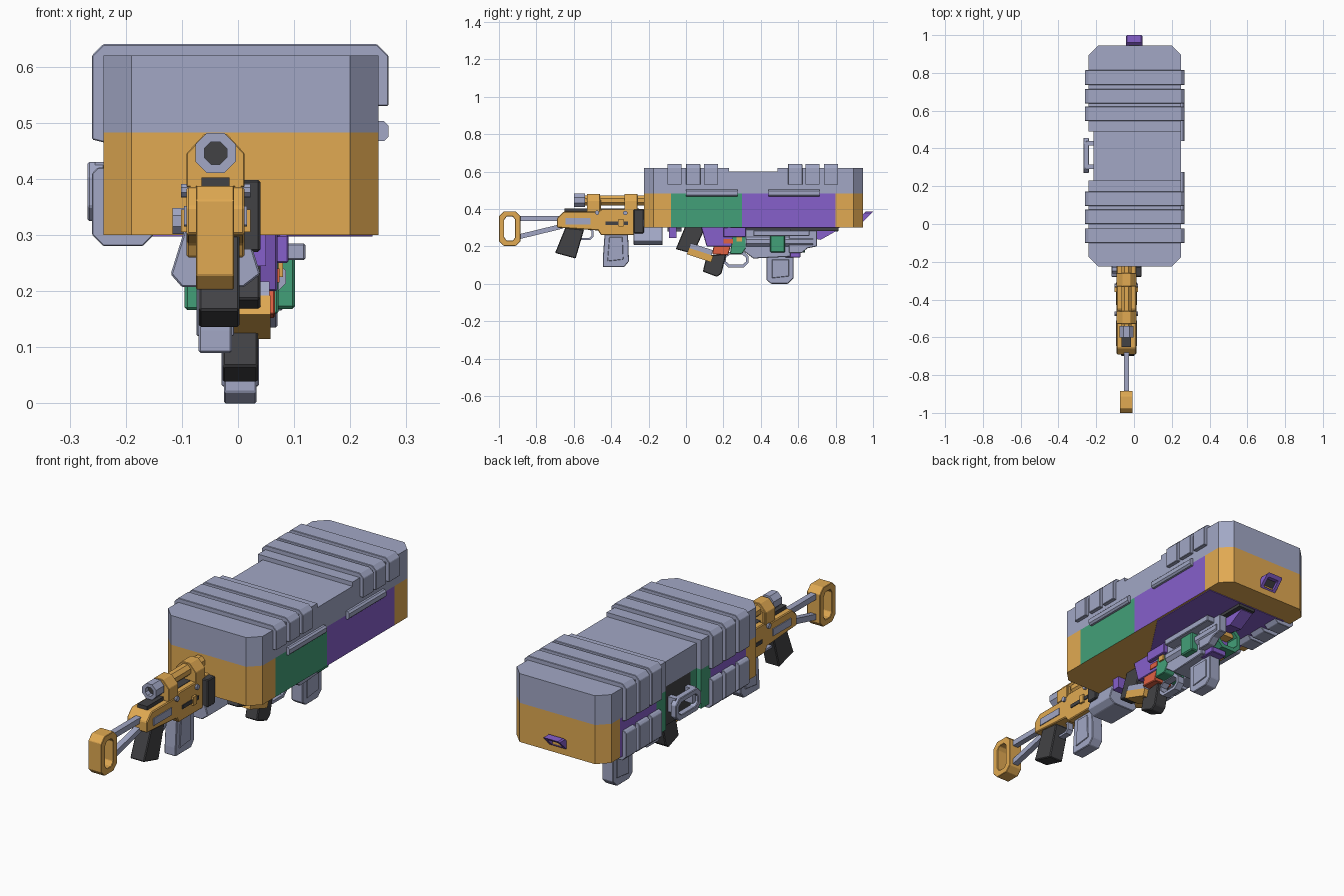
import bpy, bmesh, math
from mathutils import Vector

COLORS = {
    "grey": (0.36, 0.39, 0.56), "orange": (0.75, 0.40, 0.085), "purple": (0.24, 0.115, 0.60),
    "green": (0.055, 0.35, 0.19), "black": (0.055, 0.055, 0.06), "red": (0.75, 0.12, 0.055),
}
MATS = {}
for cname, rgb in COLORS.items():
    MATS[cname] = bpy.data.materials.new(cname)
    MATS[cname].diffuse_color = (*rgb, 1)


def place(axis, u, v, w):
    """Profile (u, v) with depth w along the axis: x -> (y,z), y -> (x,z), z -> (x,y)."""
    return {"x": (w, u, v), "y": (u, w, v), "z": (u, v, w)}[axis]


def prism(name, pts, axis, lo, hi, color, bevel=0.0, hole=0.0):
    """Extrude a profile; hole is the wall thickness of a see-through frame."""
    bm = bmesh.new()
    n = len(pts)
    rings = []
    loops = [pts]
    if hole:
        us, vs = [p[0] for p in pts], [p[1] for p in pts]
        cu, cv = (min(us) + max(us)) / 2, (min(vs) + max(vs)) / 2
        su = 1 - 2 * hole / (max(us) - min(us))
        sv = 1 - 2 * hole / (max(vs) - min(vs))
        loops.append([(cu + (u - cu) * su, cv + (v - cv) * sv) for u, v in pts])
    for loop in loops:
        rings.append([[bm.verts.new(place(axis, u, v, w)) for u, v in loop] for w in (lo, hi)])
    for i in range(n):
        j = (i + 1) % n
        for a, b in rings:
            bm.faces.new((a[i], a[j], b[j], b[i]))
        if hole:
            for k in (0, 1):
                o, q = rings[0][k], rings[1][k]
                bm.faces.new((o[i], o[j], q[j], q[i]))
    if not hole:
        bm.faces.new(rings[0][0])
        bm.faces.new(rings[0][1])
    bmesh.ops.recalc_face_normals(bm, faces=bm.faces)
    me = bpy.data.meshes.new(name)
    bm.to_mesh(me)
    bm.free()
    me.materials.append(MATS[color])
    ob = bpy.data.objects.new(name, me)
    bpy.context.collection.objects.link(ob)
    if bevel:
        m = ob.modifiers.new("bevel", "BEVEL")
        m.width, m.segments, m.limit_method = bevel, 1, "ANGLE"
    return ob


def box(name, x, y, z, color, bevel=0.0):
    return prism(name, [(x[0], y[0]), (x[1], y[0]), (x[1], y[1]), (x[0], y[1])], "z", z[0], z[1], color, bevel)


def cut_rect(u0, u1, v0, v1, c):
    return [(u0 + c, v0), (u1 - c, v0), (u1, v0 + c), (u1, v1 - c),
            (u1 - c, v1), (u0 + c, v1), (u0, v1 - c), (u0, v0 + c)]


def tube(name, u, v, r, axis, lo, hi, color, n=8, hole=0.0):
    pts = [(u + r * math.cos((i + .5) * math.tau / n), v + r * math.sin((i + .5) * math.tau / n)) for i in range(n)]
    return prism(name, pts, axis, lo, hi, color, 0, hole)


def bar(name, a, b, half, axis, lo, hi, color):
    """Straight strut between two profile points."""
    a, b = Vector(a), Vector(b)
    d = (b - a).normalized() * half
    s = Vector((-d.y, d.x))
    return prism(name, [a + s, b + s, b - s, a - s], axis, lo, hi, color)


# ---- case ----
X0, X1, Y0, Y1, R = -0.24, 0.25, -0.225, 0.945, 0.05
front = [(X0, Y0 + R), (X0 + R, Y0), (X1 - R, Y0), (X1, Y0 + R)]
back = [(X1, Y1 - R), (X1 - R, Y1), (X0 + R, Y1), (X0, Y1 - R)]
notch = [(X0, 0.49), (-0.215, 0.49), (-0.215, 0.23), (X0, 0.23)]
base_notch = notch[:2] + [(-0.215, 0.275)] + notch[2:]
base = prism("case_base", front + [(X1, -0.08), (X1, 0.30), (X1, 0.80)] + back + [(X0, 0.83), (X0, 0.56)]
             + base_notch + [(X0, 0.16), (X0, -0.10)], "z", 0.30, 0.483, "orange")
for c in ("purple", "green", "black"):
    base.data.materials.append(MATS[c])
for f in base.data.polygons:
    cx, cy = f.center.x, f.center.y
    if abs(f.normal.z) > 0.5 or not -0.1 < cy < 0.82:
        continue
    if cx > 0:
        f.material_index = 2 if cy < 0.30 else 1
    elif 0.16 < cy < 0.56:
        f.material_index = 3 if cx > -0.235 and cy > 0.275 else 2
    else:
        f.material_index = 1
prism("case_lid", front + back + notch, "z", 0.483, 0.60, "grey")
prism("lid_front_top", front + [(X1, 0.23), (X0, 0.23)], "z", 0.60, 0.62, "grey")
prism("lid_rear_top", [(X0, 0.49), (X1, 0.49)] + back, "z", 0.60, 0.62, "grey")
prism("case_floor_panel", [(0.24, 0.45), (0.24, 0.82), (-0.2, 0.82), (-0.2, 0.12), (0.02, 0.12)],
      "z", 0.297, 0.301, "purple")

# Straps wrapping over the lid, and their lower halves on the left side
over = [(-0.26, 0.47), (-0.24, 0.465), (-0.21, 0.465), (-0.21, 0.60), (0.22, 0.60), (0.22, 0.53),
        (0.268, 0.53), (0.268, 0.62), (0.248, 0.64), (-0.24, 0.64), (-0.26, 0.62)]
under = [(-0.22, 0.42), (-0.25, 0.42), (-0.26, 0.41), (-0.26, 0.30), (-0.24, 0.28), (-0.17, 0.28),
         (-0.15, 0.30), (-0.22, 0.32)]
for i, y in enumerate((-0.10, 0.0, 0.095, 0.545, 0.638, 0.737)):
    prism(f"lid_strap_{i}", over, "y", y, y + 0.077, "grey", 0.002)
    prism(f"base_strap_{i}", under, "y", y, y + 0.077, "grey", 0.002)

# Side latches and carrying handle
for i, y in enumerate((0.0, 0.44)):
    prism(f"latch_{i}", cut_rect(0.24, 0.268, 0.467, 0.503, 0.008), "y", y, y + 0.275, "grey")
prism("carry_handle", cut_rect(0.27, 0.455, 0.325, 0.43, 0.025), "x", -0.268, -0.238, "grey", 0.003, hole=0.024)
for y in (0.29, 0.415):
    box("handle_mount", (-0.255, -0.21), (y, y + 0.025), (0.36, 0.43), "grey")

# Rear muzzle: a frame leaning backwards around a dark bore
for part in (prism("rear_muzzle", cut_rect(-0.042, 0.044, 0.322, 0.385, 0.006), "y", 0.90, 0.94, "purple", hole=0.014),
             prism("muzzle_bore", cut_rect(-0.030, 0.032, 0.334, 0.373, 0.004), "y", 0.90, 0.922, "black")):
    for v in part.data.vertices:
        v.co.y += v.co.z - 0.325

# ---- front rifle ----
C = -0.04
prism("stock_pad", cut_rect(-1.0, -0.885, 0.203, 0.387, 0.025), "x", -0.075, -0.007, "orange", 0.002, hole=0.028)
bar("stock_upper_strut", (-0.89, 0.348), (-0.66, 0.348), 0.013, "x", C - 0.014, C + 0.014, "grey")
bar("stock_lower_strut", (-0.89, 0.252), (-0.66, 0.308), 0.013, "x", C - 0.014, C + 0.014, "grey")
prism("receiver", [(-0.69, 0.30), (-0.69, 0.35), (-0.655, 0.385), (-0.47, 0.385), (-0.45, 0.40), (-0.20, 0.40),
                   (-0.20, 0.26), (-0.455, 0.26), (-0.47, 0.285)], "x", -0.092, 0.012, "orange", 0.004)
for s in (-1, 1):
    x = C + s * 0.052
    box("receiver_inlay", (x - 0.004, x + 0.004), (-0.645, -0.51), (0.318, 0.352), "grey")
    box("ejection_port", (x - 0.004, x + 0.004), (-0.43, -0.31), (0.315, 0.332), "black")
    box("bolt_lever", (x - 0.01, x + 0.01), (-0.36, -0.335), (0.305, 0.345), "orange")
    tube("receiver_bolt", -0.475, 0.38, 0.012, "x", x - 0.01, x + 0.01, "grey")
    tube("receiver_pin", -0.325, 0.378, 0.012, "x", x - 0.01, x + 0.01, "grey")
    tube("side_knob", -0.24, 0.325, 0.025, "x", x - 0.025, x + 0.025, "grey")
    box("scope_mount_side", (C + s * 0.04 - 0.008, C + s * 0.04 + 0.008), (-0.53, -0.455), (0.37, 0.45), "orange", 0.003)
box("front_clamp", (-0.07, 0.04), (-0.28, -0.225), (0.27, 0.398), "black", 0.004)
box("rail", (-0.065, -0.015), (-0.65, -0.25), (0.38, 0.402), "black")
for y in (-0.53, -0.33):
    prism("scope_mount", [(-0.092, 0.385), (0.012, 0.385), (0.012, 0.445), (-0.02, 0.48), (-0.06, 0.48), (-0.092, 0.445)],
          "y", y, y + 0.07, "orange", 0.002)
tube("scope_tube", C, 0.446, 0.029, "y", -0.55, -0.20, "orange")
tube("scope_eyepiece", C, 0.446, 0.039, "y", -0.60, -0.54, "grey", hole=0.016)
tube("scope_lens", C, 0.446, 0.026, "y", -0.575, -0.55, "black")
prism("rifle_grip", [(-0.645, 0.30), (-0.545, 0.29), (-0.59, 0.135), (-0.70, 0.165)], "x", -0.07, 0.003, "black", 0.004)
prism("trigger_guard", cut_rect(-0.58, -0.495, 0.235, 0.30, 0.015), "x", -0.055, -0.025, "grey", hole=0.01)
prism("rifle_magazine", [(-0.435, 0.27), (-0.31, 0.27), (-0.305, 0.12), (-0.33, 0.09), (-0.445, 0.09), (-0.445, 0.13)],
      "x", -0.07, -0.011, "grey", 0.003)
prism("magazine_rib", [(-0.41, 0.25), (-0.34, 0.25), (-0.335, 0.13), (-0.42, 0.12)], "x", -0.074, -0.007, "grey", 0.002)
prism("handguard", [(-0.12, 0.23), (-0.10, 0.207), (0.01, 0.207), (0.04, 0.23), (0.012, 0.32), (-0.092, 0.32)],
      "y", -0.28, -0.125, "grey", 0.003)

# ---- weapons hanging under the case ----
box("rear_block", (-0.03, 0.05), (-0.09, -0.05), (0.245, 0.31), "purple")
prism("slanted_grip", [(-0.005, 0.305), (0.105, 0.305), (0.04, 0.16), (-0.055, 0.185)], "x", -0.03, 0.04, "black", 0.004)
prism("purple_body", [(0.08, 0.305), (0.32, 0.305), (0.32, 0.25), (0.25, 0.20), (0.11, 0.20)], "x", -0.04, 0.07, "purple", 0.003)
box("purple_side_plate", (0.05, 0.09), (0.20, 0.32), (0.25, 0.30), "purple", 0.003)
bar("orange_stock", (0.01, 0.175), (0.14, 0.132), 0.018, "x", -0.02, 0.058, "orange")
bar("grey_stock_collar", (0.02, 0.203), (0.14, 0.165), 0.015, "x", 0.0, 0.056, "grey")
prism("red_block", [(0.14, 0.158), (0.225, 0.152), (0.24, 0.205), (0.15, 0.214)], "x", -0.03, 0.066, "red", 0.003)
box("red_trim", (0.0, 0.074), (0.20, 0.25), (0.215, 0.24), "red")
box("orange_trim", (0.0, 0.08), (0.27, 0.30), (0.225, 0.26), "orange")
prism("lower_grip", [(0.11, 0.15), (0.215, 0.16), (0.19, 0.055), (0.165, 0.037), (0.09, 0.065)], "x", -0.028, 0.036, "black", 0.004)
prism("lower_trigger_guard", cut_rect(0.20, 0.335, 0.088, 0.17, 0.025), "x", -0.015, 0.02, "grey", hole=0.014)
prism("green_receiver", [(0.235, 0.16), (0.30, 0.16), (0.32, 0.19), (0.32, 0.27), (0.25, 0.27)], "x", -0.04, 0.072, "green", 0.003)
prism("lower_body", [(0.30, 0.18), (0.36, 0.135), (0.56, 0.145), (0.56, 0.29), (0.30, 0.29)], "x", -0.04, 0.07, "grey", 0.003)
prism("body_end", [(0.55, 0.165), (0.62, 0.165), (0.65, 0.19), (0.70, 0.20), (0.70, 0.285), (0.55, 0.285)],
      "x", 0.04, 0.08, "grey", 0.003)
box("side_housing", (0.05, 0.12), (0.36, 0.66), (0.255, 0.285), "grey", 0.003)
tube("side_barrel", 0.06, 0.225, 0.028, "y", 0.32, 0.68, "grey")
box("green_band", (0.0, 0.102), (0.45, 0.53), (0.168, 0.285), "green", 0.005)
prism("green_frame", cut_rect(-0.095, 0.038, 0.167, 0.285, 0.028), "y", 0.56, 0.635, "green", hole=0.018)
box("frame_core", (-0.07, 0.015), (0.56, 0.575), (0.19, 0.27), "purple")
box("frame_core_trim", (-0.065, 0.012), (0.565, 0.62), (0.245, 0.27), "orange")
box("green_left_band", (-0.095, -0.03), (0.40, 0.50), (0.166, 0.25), "green", 0.005)
prism("lower_magazine", [(0.43, 0.16), (0.575, 0.16), (0.575, 0.03), (0.545, 0.0), (0.455, 0.0), (0.43, 0.02)],
      "x", -0.025, 0.033, "grey", 0.003)
prism("lower_magazine_rib", [(0.46, 0.13), (0.55, 0.13), (0.55, 0.04), (0.46, 0.03)], "x", -0.029, 0.037, "grey", 0.002)
box("purple_foregrip", (-0.03, 0.05), (0.53, 0.612), (0.14, 0.168), "purple", 0.003)
prism("purple_barrel", [(0.64, 0.25), (0.72, 0.235), (0.80, 0.28), (0.80, 0.30), (0.64, 0.30)], "x", -0.03, 0.035, "purple")
box("top_rail", (-0.03, 0.06), (0.30, 0.815), (0.283, 0.30), "black")
